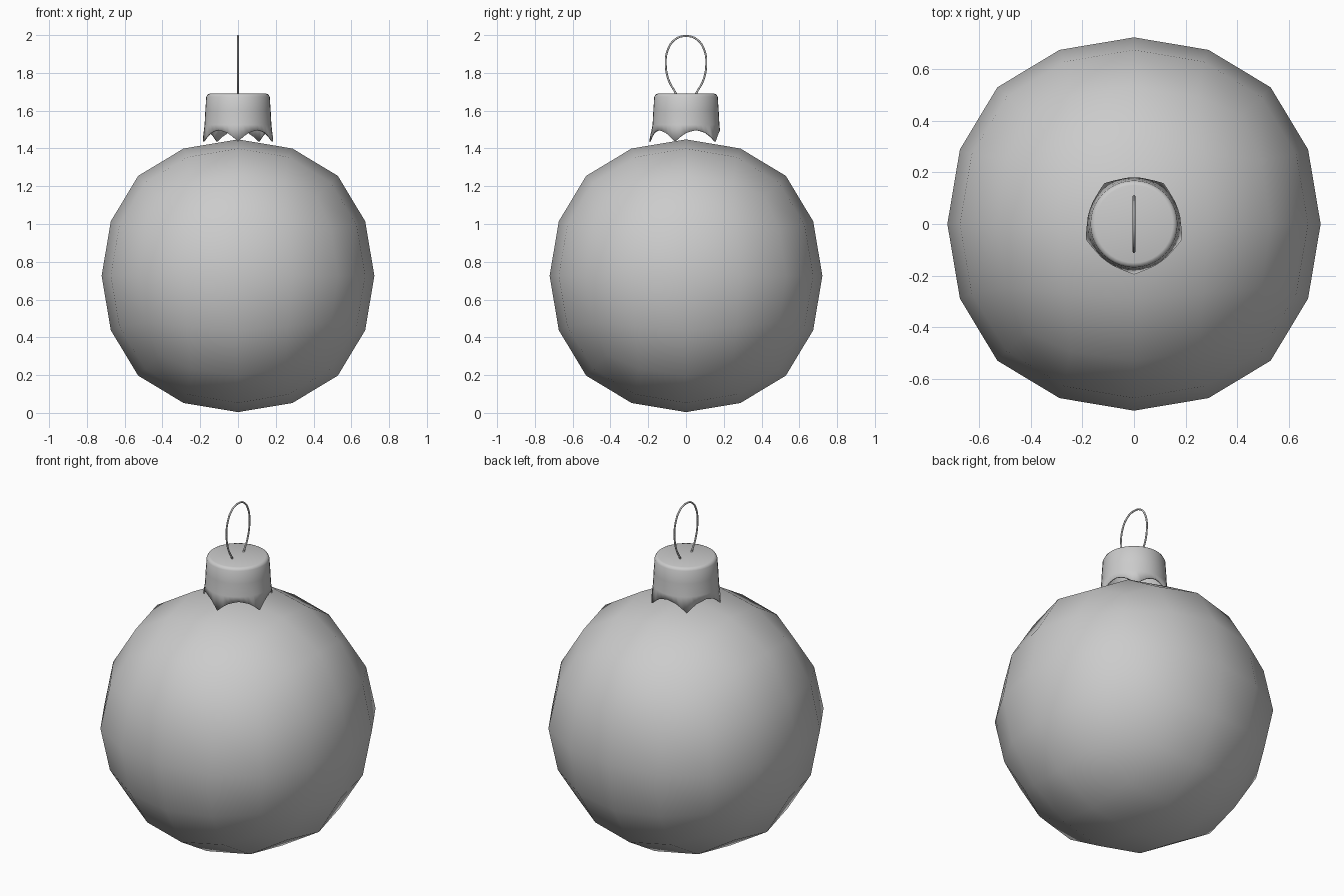
import bpy, bmesh, math

if "Cube" in bpy.data.objects:
    bpy.data.objects.remove(bpy.data.objects["Cube"])

# Glass ball: cube rounded by two subdivision levels
R = 0.722
bpy.ops.mesh.primitive_cube_add(size=2 * R / 0.8785, location=(0, 0, 0.726))
ball = bpy.context.object
ball.name = "ball"
sub = ball.modifiers.new("round", 'SUBSURF')
sub.levels = sub.render_levels = 2
sub.use_limit_surface = False
for p in ball.data.polygons:
    p.use_smooth = True

# Cap: lathed rings with a five-pointed flared hem
SEG = 40
PER = SEG // 5
# hem (radius, height) from tip (0) to notch (PER / 2)
HEM = [(0.195, 1.437), (0.187, 1.463), (0.182, 1.482), (0.181, 1.491), (0.180, 1.497)]
RINGS = [(0.150, 1.690), (0.161, 1.686), (0.168, 1.674), (0.173, 1.60), (0.177, 1.525)]


def ring_vert(bm, i, r, z):
    a = -math.pi / 2 + 2 * math.pi * i / SEG
    return bm.verts.new((r * math.cos(a), r * math.sin(a), z))


def hem_at(i):
    k = i % PER
    return HEM[min(k, PER - k)]


bm = bmesh.new()
loops = [[ring_vert(bm, i, r, z) for i in range(SEG)] for r, z in RINGS]
loops.append([ring_vert(bm, i, *hem_at(i)) for i in range(SEG)])
bm.faces.new(loops[0])
for up, low in zip(loops, loops[1:]):
    for i in range(SEG):
        j = (i + 1) % SEG
        bm.faces.new((up[i], low[i], low[j], up[j]))
bmesh.ops.recalc_face_normals(bm, faces=bm.faces)
mesh = bpy.data.meshes.new("cap")
bm.to_mesh(mesh)
bm.free()
cap = bpy.data.objects.new("cap", mesh)
bpy.context.collection.objects.link(cap)
thick = cap.modifiers.new("thickness", 'SOLIDIFY')
thick.thickness = 0.008
thick.offset = -1
bpy.ops.object.select_all(action='DESELECT')
cap.select_set(True)
bpy.context.view_layer.objects.active = cap
bpy.ops.object.shade_smooth_by_angle(angle=math.radians(40))

# Wire loop: half path mirrored across y
half = [(-0.042, 1.665), (-0.053, 1.69), (-0.091, 1.76), (-0.107, 1.84),
        (-0.097, 1.92), (-0.058, 1.977)]
path = half + [(0, 1.995)] + [(-y, z) for y, z in reversed(half)]
curve = bpy.data.curves.new("hanging_wire", 'CURVE')
curve.dimensions = '3D'
curve.bevel_depth = 0.005
curve.bevel_resolution = 2
curve.resolution_u = 6
curve.use_fill_caps = True
spline = curve.splines.new('BEZIER')
spline.bezier_points.add(len(path) - 1)
for bp, (y, z) in zip(spline.bezier_points, path):
    bp.co = (0, y, z)
    bp.handle_left_type = bp.handle_right_type = 'AUTO'
wire = bpy.data.objects.new("hanging_wire", curve)
bpy.context.collection.objects.link(wire)
